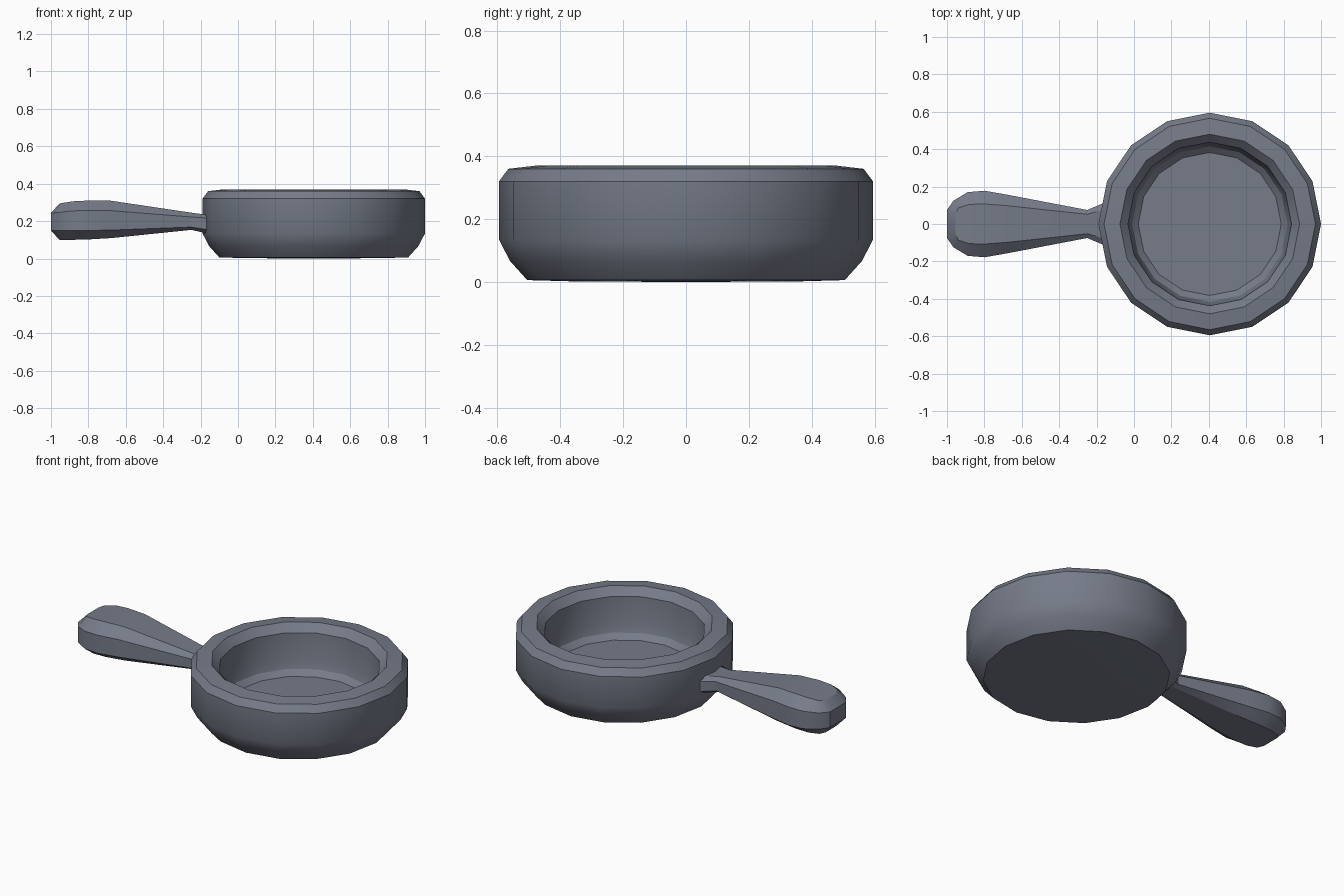
import bpy, bmesh, math

if "Cube" in bpy.data.objects:
    bpy.data.objects.remove(bpy.data.objects["Cube"])

mat = bpy.data.materials.new("slate grey")
mat.diffuse_color = (0.18, 0.2, 0.25, 1)
mat.use_nodes = True
mat.node_tree.nodes["Principled BSDF"].inputs["Base Color"].default_value = mat.diffuse_color


def finish(name, bm):
    bmesh.ops.recalc_face_normals(bm, faces=bm.faces[:])
    me = bpy.data.meshes.new(name)
    bm.to_mesh(me)
    bm.free()
    me.materials.append(mat)
    ob = bpy.data.objects.new(name, me)
    bpy.context.collection.objects.link(ob)
    bpy.ops.object.select_all(action='DESELECT')
    ob.select_set(True)
    bpy.context.view_layer.objects.active = ob
    bpy.ops.object.shade_smooth_by_angle(angle=math.radians(28))
    return ob


def bridge(bm, a, b):
    n = len(a)
    for i in range(n):
        j = (i + 1) % n
        bm.faces.new((a[i], a[j], b[j], b[i]))


# Pan bowl: 16-sided lathe, from under the base round the rim to the inner floor
CX, SIDES = 0.405, 16
profile = [(0.36, 0.002), (0.505, 0.006), (0.56, 0.067), (0.595, 0.135),
           (0.595, 0.32), (0.565, 0.36), (0.48, 0.37), (0.437, 0.325),
           (0.43, 0.17), (0.415, 0.12), (0.382, 0.09)]
bm = bmesh.new()
rings = []
for r, z in profile:
    rings.append([bm.verts.new((CX + r * math.cos(k * math.tau / SIDES),
                                r * math.sin(k * math.tau / SIDES), z))
                  for k in range(SIDES)])
for a, b in zip(rings, rings[1:]):
    bridge(bm, a, b)
bm.faces.new(rings[-1])
base = bm.verts.new((CX, 0, 0))
for k in range(SIDES):
    bm.faces.new((rings[0][k], rings[0][(k + 1) % SIDES], base))
finish("pan_bowl", bm)

# Handle: chamfered sections (side x, face x, side half width, face half width,
# bottom, lower side, upper side, top)
sections = [
    (-1.00, -0.955, 0.075, 0.05, 0.100, 0.150, 0.243, 0.293),
    (-0.965, -0.94, 0.125, 0.085, 0.100, 0.150, 0.246, 0.297),
    (-0.89, -0.88, 0.170, 0.105, 0.100, 0.150, 0.254, 0.306),
    (-0.80, -0.80, 0.178, 0.107, 0.102, 0.150, 0.258, 0.310),
    (-0.68, -0.68, 0.157, 0.098, 0.109, 0.152, 0.256, 0.309),
    (-0.25, -0.25, 0.075, 0.052, 0.153, 0.168, 0.222, 0.245),
    (-0.10, -0.10, 0.138, 0.095, 0.120, 0.145, 0.212, 0.226),
]
bm = bmesh.new()
rings = []
for x, xf, w, f, zb, zl, zh, zt in sections:
    pts = [(xf, -f, zb), (xf, f, zb), (x, w, zl), (x, w, zh),
           (xf, f, zt), (xf, -f, zt), (x, -w, zh), (x, -w, zl)]
    rings.append([bm.verts.new(p) for p in pts])
for a, b in zip(rings, rings[1:]):
    bridge(bm, a, b)
# Blunt end of the handle, chamfered above and below
e = rings[0]
for q in ((2, 3, 6, 7), (3, 4, 5, 6), (0, 1, 2, 7)):
    bm.faces.new([e[i] for i in q])
bm.faces.new(rings[-1])
finish("handle", bm)
